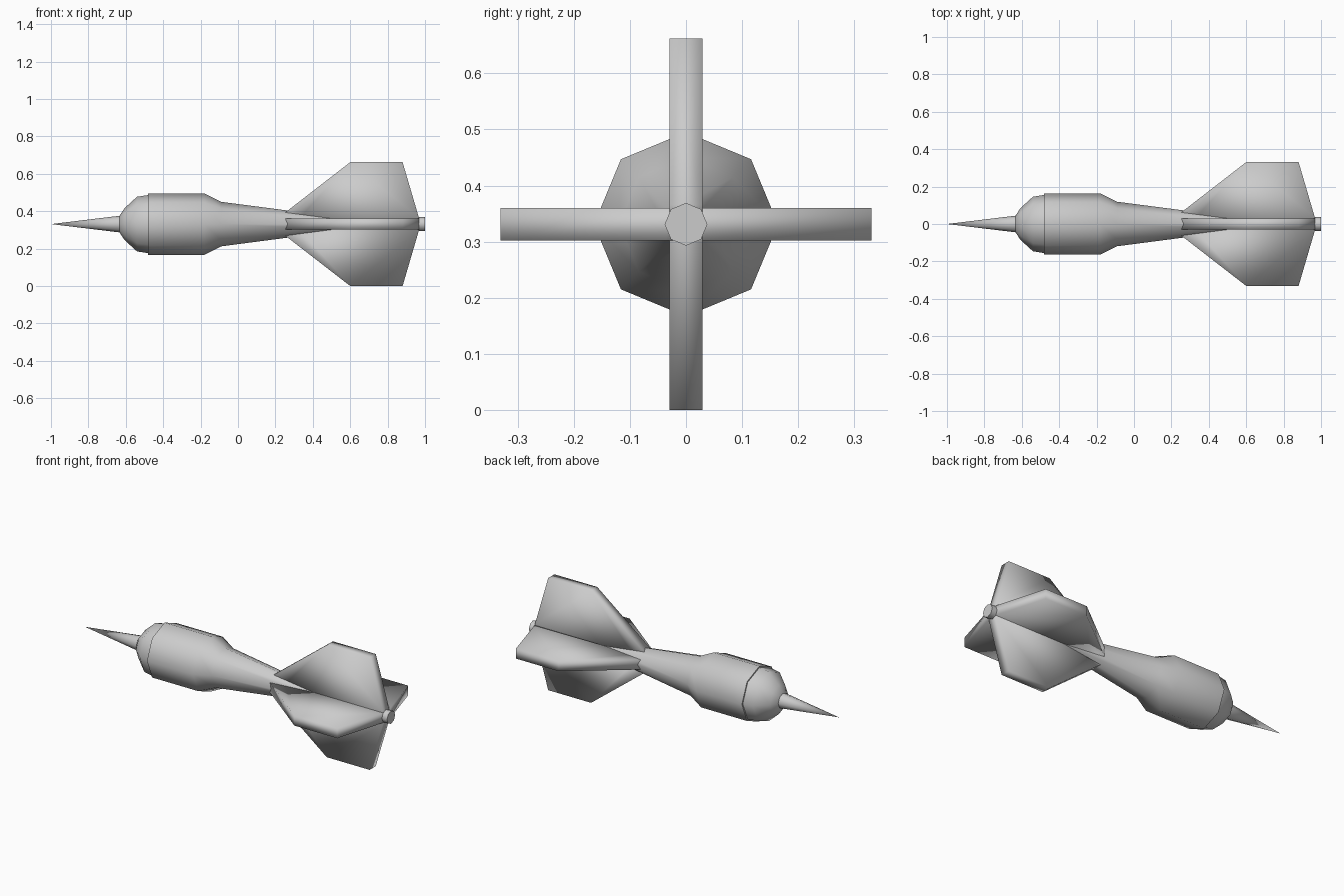
import bpy, bmesh
from math import pi, cos, sin, radians
from mathutils import Matrix

if "Cube" in bpy.data.objects:
    bpy.data.objects.remove(bpy.data.objects["Cube"])

AXIS_Z = 0.331   # height of the dart's long axis
SIDES = 8


def finish(name, bm, angle):
    bmesh.ops.recalc_face_normals(bm, faces=bm.faces)
    mesh = bpy.data.meshes.new(name)
    bm.to_mesh(mesh)
    bm.free()
    ob = bpy.data.objects.new(name, mesh)
    bpy.context.collection.objects.link(ob)
    ob.location.z = AXIS_Z
    bpy.ops.object.select_all(action='DESELECT')
    ob.select_set(True)
    bpy.context.view_layer.objects.active = ob
    bpy.ops.object.shade_smooth_by_angle(angle=radians(angle))
    return ob


def lathe(name, profile, angle=60):
    """Eight-sided turned part along x from (x, radius) points, ends capped."""
    bm = bmesh.new()
    rings = []
    for x, r in profile:
        if r == 0:
            rings.append([bm.verts.new((x, 0, 0))])
        else:
            rings.append([bm.verts.new((x, r * cos(2 * pi * i / SIDES), r * sin(2 * pi * i / SIDES)))
                          for i in range(SIDES)])
    for a, b in zip(rings, rings[1:]):
        for i in range(SIDES):
            j = (i + 1) % SIDES
            if len(a) == 1:
                bm.faces.new((a[0], b[i], b[j]))
            else:
                bm.faces.new((a[i], a[j], b[j], b[i]))
    for ring in (rings[0], rings[-1]):
        if len(ring) > 2:
            bm.faces.new(ring)
    return finish(name, bm, angle)


def fin(name, turn):
    """Thick flat fin, outline in (x, radius), rotated about the long axis."""
    outline = [(0.25, 0.06), (0.60, 0.331), (0.88, 0.331), (0.967, 0.035), (0.967, 0.0), (0.30, 0.0)]
    half = 0.029
    bm = bmesh.new()
    face = bm.faces.new([bm.verts.new((x, -half, r)) for x, r in outline])
    ext = bmesh.ops.extrude_face_region(bm, geom=[face])
    new = [v for v in ext['geom'] if isinstance(v, bmesh.types.BMVert)]
    bmesh.ops.translate(bm, verts=new, vec=(0, 2 * half, 0))
    bmesh.ops.rotate(bm, verts=bm.verts, cent=(0, 0, 0), matrix=Matrix.Rotation(turn, 3, 'X'))
    return finish(name, bm, 180)


# needle point
lathe("point", [(-1.0, 0), (-0.62, 0.046)])

# rounded nose
lathe("nose", [(-0.635, 0.042), (-0.607, 0.085), (-0.54, 0.146), (-0.47, 0.157)])

# barrel, tapered shaft and tail stub
lathe("body", [(-0.48, 0.164), (-0.18, 0.164), (-0.09, 0.119), (0.53, 0.038), (1.0, 0.038)])

# four tail fins
for i, side in enumerate(("top", "left", "bottom", "right")):
    fin("fin_" + side, i * pi / 2)
